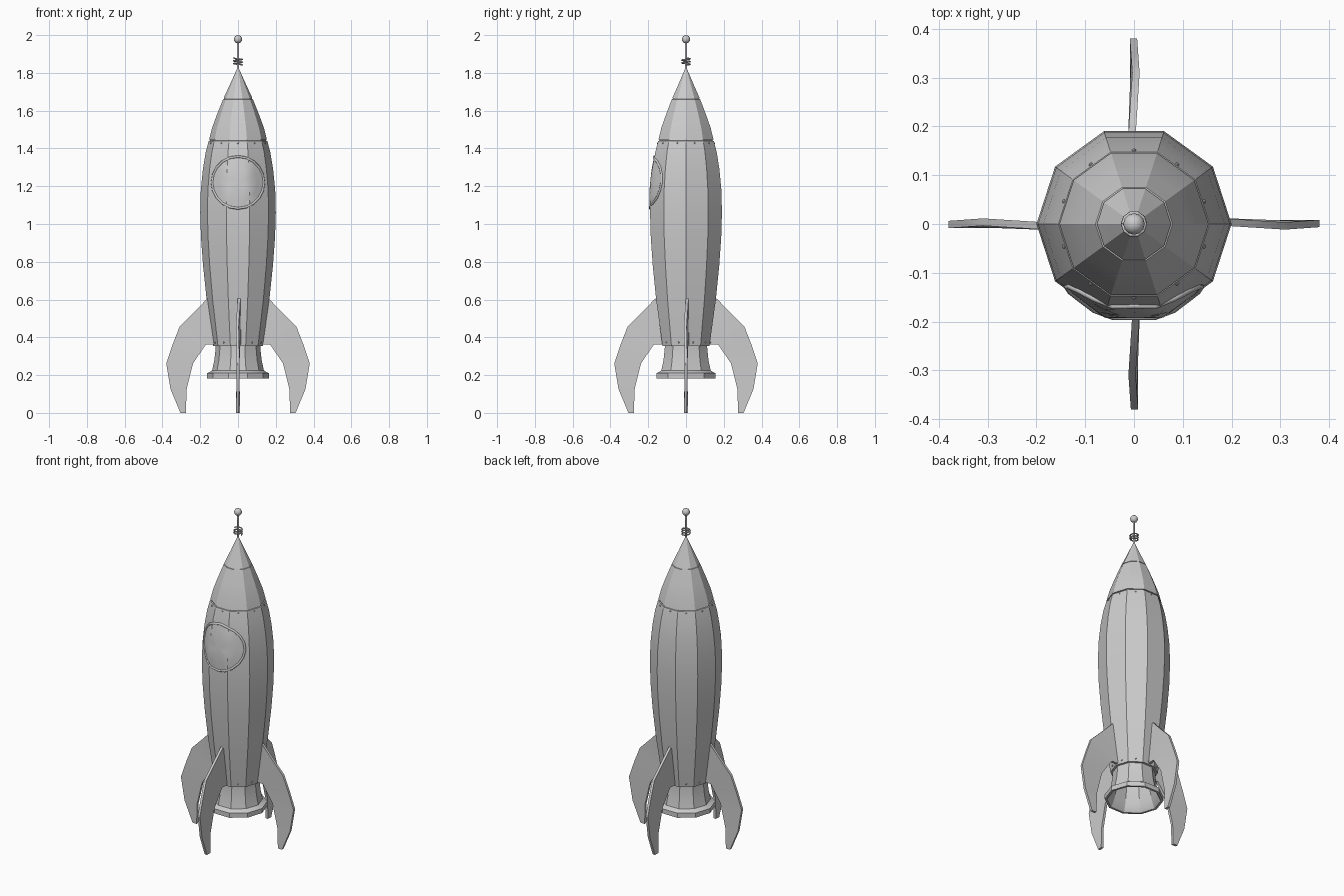
import bpy, bmesh
from math import sin, cos, pi, radians

if "Cube" in bpy.data.objects:
    bpy.data.objects.remove(bpy.data.objects["Cube"])

SIDES = 10


def finish(bm, name, angle=25):
    bmesh.ops.recalc_face_normals(bm, faces=bm.faces)
    me = bpy.data.meshes.new(name)
    bm.to_mesh(me)
    bm.free()
    ob = bpy.data.objects.new(name, me)
    bpy.context.collection.objects.link(ob)
    bpy.ops.object.select_all(action='DESELECT')
    ob.select_set(True)
    bpy.context.view_layer.objects.active = ob
    bpy.ops.object.shade_smooth_by_angle(angle=radians(angle))
    return ob


def lathe(name, profile, n=SIDES):
    """Spin (radius, z) points round the z axis; both ends are capped."""
    bm = bmesh.new()
    rings = [[bm.verts.new((r * cos(2 * pi * i / n), r * sin(2 * pi * i / n), z))
              for i in range(n)] for r, z in profile]
    for a, b in zip(rings, rings[1:]):
        for i in range(n):
            j = (i + 1) % n
            bm.faces.new((a[i], a[j], b[j], b[i]))
    bm.faces.new(rings[0])
    bm.faces.new(rings[-1])
    return finish(bm, name)


def tube(name, points, radius, cyclic=False, res=1):
    cu = bpy.data.curves.new(name, 'CURVE')
    cu.dimensions = '3D'
    cu.bevel_depth = radius
    cu.bevel_resolution = res
    cu.use_fill_caps = True
    sp = cu.splines.new('POLY')
    sp.points.add(len(points) - 1)
    for p, co in zip(sp.points, points):
        p.co = (*co, 1)
    sp.use_cyclic_u = cyclic
    ob = bpy.data.objects.new(name, cu)
    bpy.context.collection.objects.link(ob)
    return ob


# Hull and nose, with narrow seam grooves
HULL = [(.131, .355), (.146, .46), (.166, .60), (.185, .78), (.196, .93), (.2, 1.06),
        (.197, 1.18), (.186, 1.29), (.171, 1.38), (.155, 1.44)]
NOSE = [(.153, 1.448), (.137, 1.51), (.111, 1.58), (.079, 1.66)]
lathe("hull", HULL + [(.149, 1.441), (.147, 1.447)] + NOSE
      + [(.075, 1.661), (.073, 1.666), (.076, 1.667), (.042, 1.74), (.006, 1.82)])


def hull_radius(z):
    for (r0, z0), (r1, z1) in zip(HULL, HULL[1:]):
        if z0 <= z <= z1:
            return r0 + (r1 - r0) * (z - z0) / (z1 - z0)


def hull_front(x, z):
    a = hull_radius(z) * cos(pi / SIDES)
    return -min((a - abs(x) * cos(t)) / sin(t) for t in (radians(90), radians(54), radians(18)))


# Engine nozzle, open underneath
lathe("nozzle", [(.118, .37), (.118, .345), (.125, .28), (.137, .225), (.152, .215), (.163, .21),
                 (.163, .182), (.15, .182), (.143, .19), (.128, .23), (.112, .30), (.105, .35)])

# Rivets in the middle of every hull panel
bm = bmesh.new()
for z, r in ((1.428, .158), (.373, .134)):
    for k in range(SIDES):
        a = 2 * pi * (k + .5) / SIDES
        d = r * cos(pi / SIDES)
        new = bmesh.ops.create_icosphere(bm, subdivisions=1, radius=.005)["verts"]
        bmesh.ops.translate(bm, verts=new, vec=(d * cos(a), d * sin(a), z))
finish(bm, "rivets")

# Window: bulging pane and rim wrapped on the hull
WZ, WR, SEG = 1.22, .137, 20


def window_point(t, i, out):
    a = 2 * pi * i / SEG
    x, z = WR * t * cos(a), WZ + WR * t * sin(a)
    return (x, hull_front(x, z) - out, z)


tube("window_rim", [window_point(1, i, .001) for i in range(SEG)], .007, cyclic=True)
bm = bmesh.new()
centre = bm.verts.new(window_point(0, 0, .006))
prev = None
for t in (.25, .5, .75, 1):
    ring = [bm.verts.new(window_point(t, i, .002 + .004 * (1 - t * t))) for i in range(SEG)]
    for i in range(SEG):
        j = (i + 1) % SEG
        bm.faces.new((prev[i], prev[j], ring[j], ring[i]) if prev else (centre, ring[j], ring[i]))
    prev = ring
pane = finish(bm, "window_pane", 40)
if sum(p.normal.y for p in pane.data.polygons) > 0:
    pane.data.flip_normals()

# Four fins: rows of (outer r, z, inner r, z), slightly bowed sideways
FIN = [(.163, .605, .13, .54), (.235, .53, .12, .45), (.31, .455, .125, .362), (.345, .365, .17, .362),
       (.38, .262, .238, .262), (.357, .125, .272, .125), (.305, 0, .276, 0)]


def bow(r):
    return .003 - .007 * (r - .2) / .11 if r < .31 else -.004 + .005 * (r - .31) / .07


for k in range(4):
    bm = bmesh.new()
    c, s = cos(k * pi / 2), sin(k * pi / 2)
    rows = []
    for ro, zo, ri, zi in FIN:
        row = []
        for r, z, side in ((ro, zo, 1), (ri, zi, 1), (ri, zi, -1), (ro, zo, -1)):
            y = bow(r) + side * .0075
            row.append(bm.verts.new((r * c - y * s, r * s + y * c, z)))
        rows.append(row)
    for a, b in zip(rows, rows[1:]):
        for i in range(4):
            j = (i + 1) % 4
            bm.faces.new((a[i], a[j], b[j], b[i]))
    bm.faces.new(rows[0])
    bm.faces.new(rows[-1])
    finish(bm, f"fin_{k + 1}")

# Antenna mast, coil and ball
tube("antenna_mast", [(0, 0, 1.80), (0, 0, 1.98)], .006)
tube("antenna_coil", [(.023 * cos(t * pi / 5), .023 * sin(t * pi / 5), 1.842 + .036 * t / 25)
                      for t in range(26)], .004)
bm = bmesh.new()
bmesh.ops.create_uvsphere(bm, u_segments=12, v_segments=8, radius=.022)
bmesh.ops.translate(bm, verts=bm.verts, vec=(0, 0, 1.978))
finish(bm, "antenna_ball", 60)
